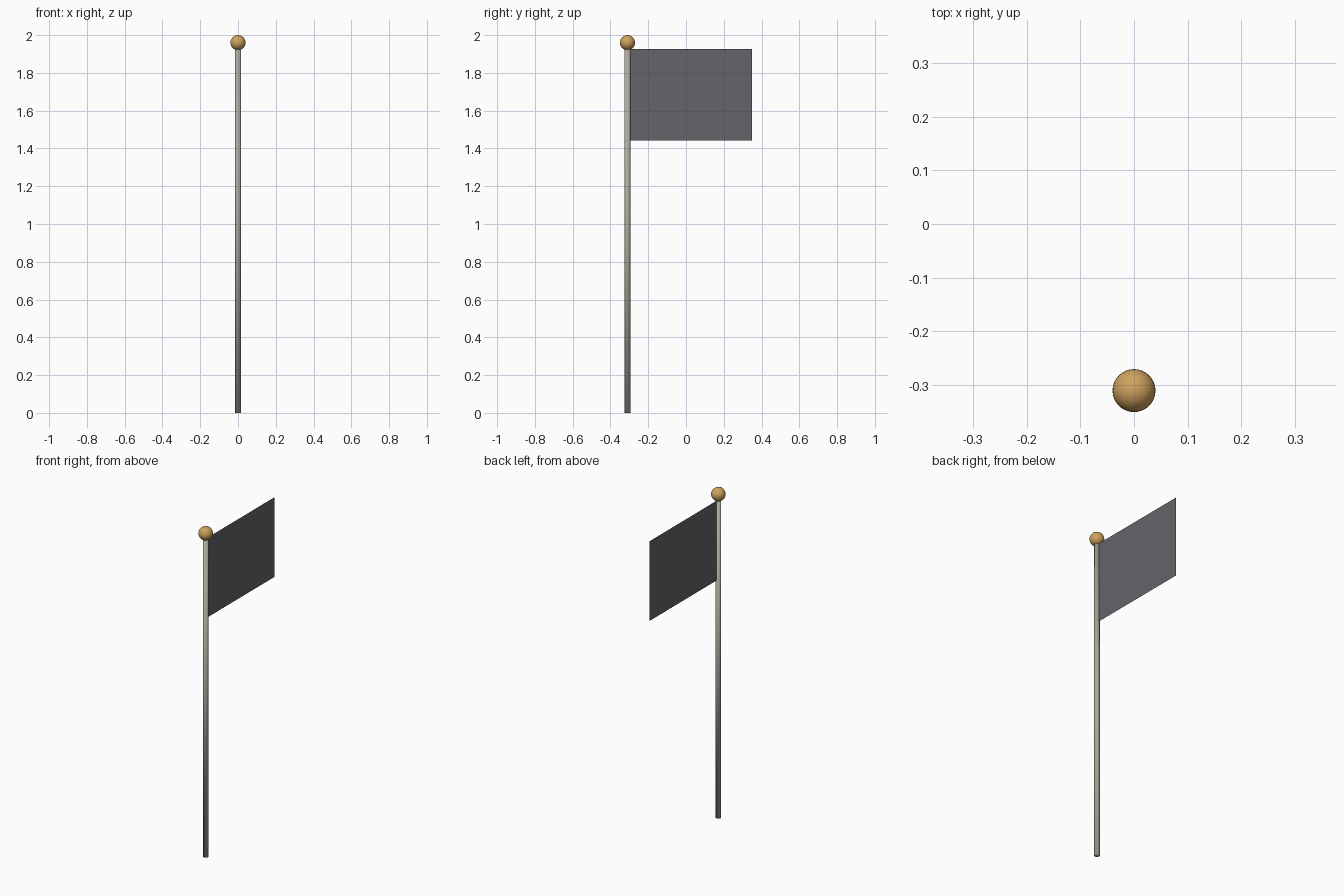
import bpy

if "Cube" in bpy.data.objects:
    bpy.data.objects.remove(bpy.data.objects["Cube"])

POLE_Y = -0.31


def material(name, color):
    mat = bpy.data.materials.new(name)
    mat.diffuse_color = (*color, 1.0)
    mat.use_nodes = True
    mat.node_tree.nodes["Principled BSDF"].inputs["Base Color"].default_value = mat.diffuse_color
    return mat


def finish(name, mat):
    obj = bpy.context.object
    obj.name = name
    obj.data.materials.append(mat)
    return obj


metal = material("grey metal", (0.42, 0.40, 0.34))
gold = material("gold", (0.62, 0.36, 0.11))
cloth = material("dark grey cloth", (0.13, 0.125, 0.14))

# Pole, softly shaded over its end caps
bpy.ops.mesh.primitive_cylinder_add(vertices=16, radius=0.016, depth=1.93,
                                    location=(0, POLE_Y, 0.965))
finish("pole", metal)
bpy.ops.object.shade_smooth()

# Ball on top of the pole
bpy.ops.mesh.primitive_uv_sphere_add(segments=32, ring_count=16, radius=0.04,
                                     location=(0, POLE_Y, 1.96))
finish("finial_ball", gold)
bpy.ops.object.shade_smooth()

# Flag, a single flat sheet running from the pole axis
y0, y1, z0, z1 = POLE_Y, 0.35, 1.443, 1.926
mesh = bpy.data.meshes.new("flag")
mesh.from_pydata([(0, y0, z0), (0, y1, z0), (0, y1, z1), (0, y0, z1)], [],
                 [(0, 1, 2, 3)])
mesh.materials.append(cloth)
bpy.context.collection.objects.link(bpy.data.objects.new("flag", mesh))
